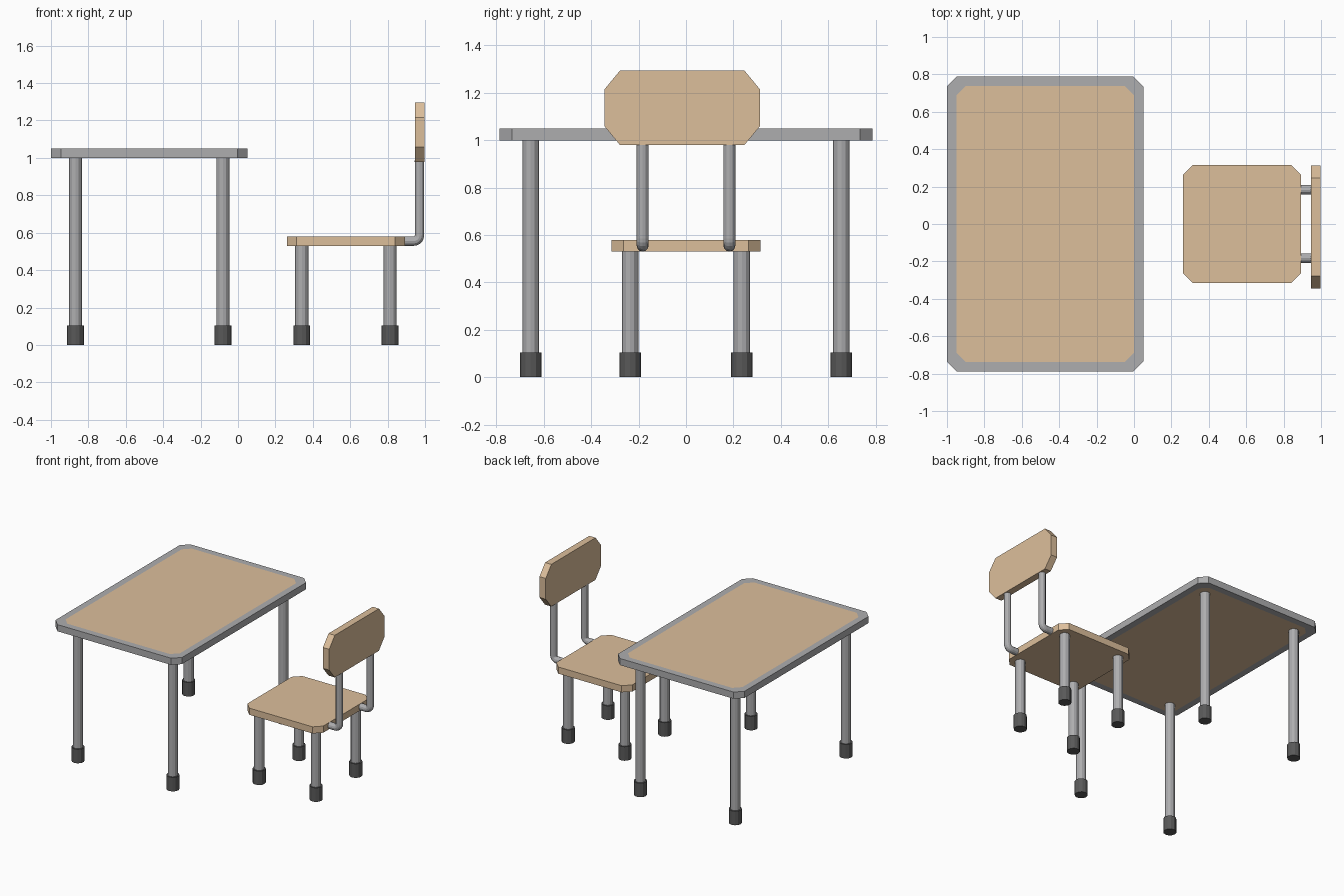
import bpy, bmesh, math
from mathutils import Matrix, Vector

if "Cube" in bpy.data.objects:
    bpy.data.objects.remove(bpy.data.objects["Cube"])


def material(name, rgb):
    m = bpy.data.materials.new(name)
    m.diffuse_color = (*rgb, 1)
    m.use_nodes = True
    m.node_tree.nodes["Principled BSDF"].inputs["Base Color"].default_value = m.diffuse_color
    return m


wood = material("wood", (0.72, 0.52, 0.33))
rubber = material("rubber", (0.1, 0.1, 0.1))
metal = material("metal", (0.42, 0.42, 0.43))


def finish(name, bm, mat):
    bmesh.ops.recalc_face_normals(bm, faces=bm.faces)
    me = bpy.data.meshes.new(name)
    bm.to_mesh(me)
    bm.free()
    me.materials.append(mat)
    ob = bpy.data.objects.new(name, me)
    bpy.context.collection.objects.link(ob)
    return ob


def octagon(a, b, ca, cb):
    """Rectangle outline with half sizes a, b and cut corners."""
    return [(a, -b + cb), (a, b - cb), (a - ca, b), (-a + ca, b),
            (-a, b - cb), (-a, -b + cb), (-a + ca, -b), (a - ca, -b)]


def board(name, outline, thickness, matrix, mat):
    bm = bmesh.new()
    face = bm.faces.new([bm.verts.new((u, v, 0)) for u, v in outline])
    top = bmesh.ops.extrude_face_region(bm, geom=[face])["geom"]
    bmesh.ops.translate(bm, vec=(0, 0, thickness),
                        verts=[v for v in top if isinstance(v, bmesh.types.BMVert)])
    if not any(f.normal.z < -0.9 or len(f.verts) == 8 and f.calc_center_median().z < 1e-5
               for f in bm.faces):
        bm.faces.new([v for v in bm.verts if v.co.z < 1e-5])
    bm.transform(matrix)
    return finish(name, bm, mat)


def ring(name, outer, inner, thickness, matrix, mat):
    bm = bmesh.new()
    loops = [[bm.verts.new((u, v, z)) for u, v in pts]
             for pts, z in ((outer, 0), (outer, thickness), (inner, thickness), (inner, 0))]
    n = len(outer)
    for k in range(4):
        p, q = loops[k], loops[(k + 1) % 4]
        for i in range(n):
            j = (i + 1) % n
            bm.faces.new((p[i], p[j], q[j], q[i]))
    bm.transform(matrix)
    return finish(name, bm, mat)


def cylinder(name, x, y, z0, z1, r, mat, sides=12):
    bm = bmesh.new()
    bmesh.ops.create_cone(bm, cap_ends=True, segments=sides, radius1=r, radius2=r,
                          depth=z1 - z0,
                          matrix=Matrix.Translation((x, y, (z0 + z1) / 2)))
    return finish(name, bm, mat)


def legs(prefix, cx, dx, dy, top):
    for sx, a in ((-1, "left"), (1, "right")):
        for sy, b in ((-1, "front"), (1, "back")):
            x, y = cx + sx * dx, sy * dy
            cylinder(f"{prefix}_leg_{b}_{a}", x, y, 0.1, top, 0.035, metal)
            cylinder(f"{prefix}_foot_{b}_{a}", x, y, 0, 0.105, 0.045, rubber)


def tube(name, path, r, mat, sides=12):
    """Tube along a path lying in an xz plane."""
    pts = [Vector(p) for p in path]
    bm = bmesh.new()
    rings = []
    for i, p in enumerate(pts):
        t = (pts[min(i + 1, len(pts) - 1)] - pts[max(i - 1, 0)]).normalized()
        side = Vector((0, 1, 0))
        up = t.cross(side)
        rings.append([bm.verts.new(p + r * (math.cos(a) * side + math.sin(a) * up))
                      for a in (2 * math.pi * k / sides for k in range(sides))])
    for p, q in zip(rings, rings[1:]):
        for k in range(sides):
            j = (k + 1) % sides
            bm.faces.new((p[k], p[j], q[j], q[k]))
    bm.faces.new(rings[0])
    bm.faces.new(rings[-1])
    return finish(name, bm, mat)


# Table: metal rim around a flush wooden panel
place = Matrix.Translation((-0.475, 0, 1.0))
inner = octagon(0.475, 0.738, 0.05, 0.05)
ring("table_rim", octagon(0.525, 0.788, 0.053, 0.053), inner, 0.05, place, metal)
board("table_panel", inner, 0.05, place, wood)
legs("table", -0.475, 0.394, 0.656, 1.0)

# Chair seat and legs
board("seat", octagon(0.315, 0.315, 0.052, 0.052), 0.05,
      Matrix.Translation((0.577, 0, 0.53)), wood)
legs("chair", 0.577, 0.236, 0.236, 0.53)

# Backrest: outline stands in the yz plane, extruded along x
upright = Matrix(((0, 0, 1, 0.946), (1, 0, 0, -0.016), (0, 1, 0, 1.137), (0, 0, 0, 1)))
board("backrest", octagon(0.328, 0.158, 0.066, 0.08), 0.052, upright, wood)

# Bent tubes carrying the backrest
bend = 0.03
for y, side in ((-0.183, "front"), (0.183, "back")):
    arc = [(0.97 - bend + bend * math.sin(a), y, 0.555 + bend - bend * math.cos(a))
           for a in (math.pi / 2 * k / 5 for k in range(6))]
    tube(f"backrest_tube_{side}", [(0.88, y, 0.555)] + arc + [(0.97, y, 0.985)], 0.025, metal)
